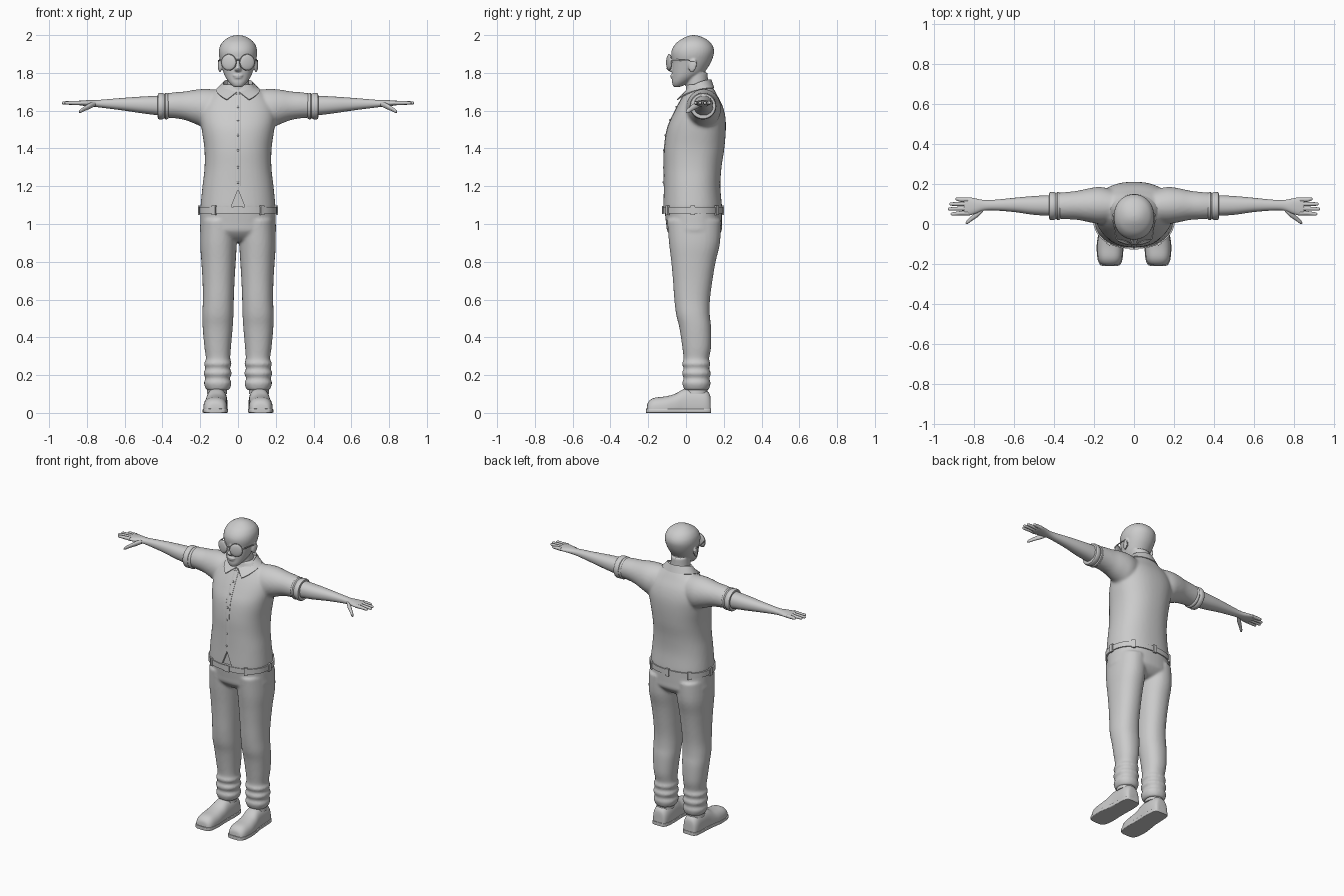
import bpy, bmesh
from math import sin, cos, pi, radians, copysign
from mathutils import Matrix, Vector

if "Cube" in bpy.data.objects:
    bpy.data.objects.remove(bpy.data.objects["Cube"])


def spow(c, p):
    return copysign(abs(c) ** (2 / p), c)


def spline(rings, steps):
    """Smoothly interpolate ring values (Catmull-Rom)."""
    if steps == 1:
        return rings
    r = [rings[0]] + list(rings) + [rings[-1]]
    out = []
    for i in range(1, len(r) - 2):
        for k in range(steps):
            t = k / steps
            out.append([0.5 * (2 * b + (c - a) * t + (2 * a - 5 * b + 4 * c - d) * t * t
                               + (3 * b - a - 3 * c + d) * t ** 3)
                        for a, b, c, d in zip(*r[i - 1:i + 3])])
    return out + [rings[-1]]


def loft(bm, axis, rings, p=2.0, n=32, steps=4, mirror=False, floor=None):
    """Skin superellipse rings (s, u0, u1, v0, v1) along an axis, closed ends."""
    for sx in ((1, -1) if mirror else (1,)):
        loops = []
        for s, u0, u1, v0, v1 in spline(rings, steps):
            loop = []
            for k in range(n):
                a = 2 * pi * k / n
                u = (u0 + u1) / 2 + (u1 - u0) / 2 * spow(cos(a), p)
                v = (v0 + v1) / 2 + (v1 - v0) / 2 * spow(sin(a), p)
                x, y, z = {'x': (s, u, v), 'y': (u, s, v), 'z': (u, v, s)}[axis]
                if floor is not None:
                    z = max(z, floor)
                loop.append(bm.verts.new((sx * x, y, z)))
            loops.append(loop)
        for A, B in zip(loops, loops[1:]):
            for k in range(n):
                bm.faces.new((A[k], A[(k + 1) % n], B[(k + 1) % n], B[k]))
        bm.faces.new(loops[0])
        bm.faces.new(loops[-1])


def ball(bm, loc, size, rz=0, rx=0, mirror=False):
    for sx in ((1, -1) if mirror else (1,)):
        m = (Matrix.Translation((loc[0] * sx, loc[1], loc[2])) @ Matrix.Rotation(radians(rz * sx), 4, 'Z')
             @ Matrix.Rotation(radians(rx), 4, 'X') @ Matrix.Diagonal((*size, 1)))
        bmesh.ops.create_uvsphere(bm, u_segments=24, v_segments=14, radius=1, matrix=m)


def box(bm, loc, size, rz=0):
    m = Matrix.Translation(loc) @ Matrix.Rotation(rz, 4, 'Z') @ Matrix.Diagonal((*size, 1))
    bmesh.ops.create_cube(bm, size=1, matrix=m)


def finish(name, bm, voxel=0, cutter=None, thick=0):
    bmesh.ops.recalc_face_normals(bm, faces=bm.faces)
    me = bpy.data.meshes.new(name)
    bm.to_mesh(me)
    bm.free()
    ob = bpy.data.objects.new(name, me)
    bpy.context.collection.objects.link(ob)
    if voxel:
        r = ob.modifiers.new("Fuse", 'REMESH')
        r.mode, r.voxel_size = 'VOXEL', voxel
        s = ob.modifiers.new("Soften", 'SMOOTH')
        s.factor, s.iterations = 0.5, 5
    if cutter:
        b = ob.modifiers.new("Notch", 'BOOLEAN')
        b.operation, b.object = 'DIFFERENCE', cutter
    if thick:
        t = ob.modifiers.new("Thickness", 'SOLIDIFY')
        t.thickness = thick
    bpy.ops.object.select_all(action='DESELECT')
    bpy.context.view_layer.objects.active = ob
    ob.select_set(True)
    bpy.ops.object.convert(target='MESH')
    bpy.ops.object.shade_smooth_by_angle(angle=radians(40))
    return ob


# Notch cutter for the parted shirt hem
bm = bmesh.new()
tri = [bm.verts.new((x, -0.2, z)) for x, z in ((-0.048, 1.06), (0.048, 1.06), (0, 1.182))]
ext = bmesh.ops.extrude_face_region(bm, geom=[bm.faces.new(tri)])
bmesh.ops.translate(bm, vec=(0, 0.097, 0), verts=[v for v in ext['geom'] if isinstance(v, bmesh.types.BMVert)])
bm.faces.ensure_lookup_table()
notch = finish("hem_notch_cutter", bm)
notch.hide_render = True

# Shirt: torso and sleeves fused
torso = [(z, -w, w, f, b) for z, w, f, b in (
    (1.075, .198, -.12, .19), (1.1, .198, -.12, .19), (1.2, .188, -.117, .182), (1.3, .177, -.116, .188),
    (1.4, .178, -.115, .203), (1.5, .192, -.101, .211), (1.57, .2, -.073, .208), (1.63, .188, -.043, .192),
    (1.68, .15, -.015, .166), (1.71, .11, 0, .15), (1.74, .08, .005, .132))]
bm = bmesh.new()
loft(bm, 'z', torso, p=2.3, n=48)
loft(bm, 'x', [(.08, .01, .165, 1.51, 1.708), (.16, .0, .185, 1.505, 1.715), (.22, .008, .18, 1.527, 1.712),
               (.28, .02, .167, 1.55, 1.702), (.34, .024, .16, 1.56, 1.697), (.4, .028, .155, 1.563, 1.688)],
     mirror=True)
shirt = finish("shirt", bm, voxel=.009, cutter=notch)
bpy.data.objects.remove(notch)

# Rolled sleeve cuffs
bm = bmesh.new()
loft(bm, 'x', [(x, .09 - r, .09 + r, 1.624 - r, 1.624 + r) for x, r in (
    (.365, .058), (.372, .068), (.384, .07), (.39, .065), (.4, .07), (.415, .07), (.424, .066), (.425, .05))],
     steps=2, mirror=True)
finish("rolled_cuffs", bm)

# Placket and buttons
bm = bmesh.new()
loft(bm, 'z', [(z, -.016, .016, f - .002, f + .02) for z, w, _, f, b in torso[2:9]], p=8, n=16)
finish("placket", bm)
bm = bmesh.new()
for z, y in ((1.22, -.12), (1.3, -.119), (1.39, -.118), (1.47, -.109), (1.55, -.085), (1.62, -.051)):
    ball(bm, (0, y, z), (.006, .004, .006))
finish("buttons", bm)

# Collar with pointed front flaps
bm = bmesh.new()
N, rows = 40, [[], [], []]
for k in range(N + 1):
    a = radians(4 + 352 * k / N)
    f = (1 + cos(a)) / 2
    zt = 1.765 - .065 * f ** 2
    rows[0].append(bm.verts.new((.072 * sin(a), .065 - .068 * cos(a), zt - .04)))
    rows[1].append(bm.verts.new((.078 * sin(a), .063 - .072 * cos(a), zt)))
    a = radians(30 + 300 * k / N)
    f = (1 + cos(a)) / 2
    ry = .13 if cos(a) > 0 else .087
    rows[2].append(bm.verts.new((.118 * sin(a), .063 - ry * cos(a), 1.72 - .075 * f ** 3)))
for A, B in zip(rows, rows[1:]):
    for k in range(N):
        bm.faces.new((A[k], A[k + 1], B[k + 1], B[k]))
finish("collar", bm, thick=.006)

# Trousers: hips and legs fused, wrinkled at the ankles
bm = bmesh.new()
loft(bm, 'z', [(1.085, -.197, .197, -.115, .19), (1.0, -.2, .2, -.105, .19), (.96, -.2, .2, -.098, .187),
               (.92, -.17, .17, -.06, .15), (.905, -.12, .12, -.02, .11)], p=2.3, n=48)
loft(bm, 'z', [(1.02, .0, .195, -.1, .185), (.9, .006, .2, -.09, .18), (.8, .012, .194, -.078, .157),
               (.7, .018, .188, -.069, .14), (.6, .022, .186, -.062, .127), (.52, .024, .189, -.052, .126),
               (.45, .028, .187, -.035, .133), (.35, .037, .178, -.02, .133), (.285, .041, .17, -.013, .122),
               (.26, .033, .181, -.022, .13), (.235, .043, .172, -.012, .122), (.21, .032, .183, -.022, .132),
               (.183, .044, .172, -.012, .124), (.16, .034, .181, -.02, .13), (.135, .04, .174, -.014, .125),
               (.12, .048, .166, -.008, .118)], p=2.2, mirror=True)
finish("trousers", bm, voxel=.008)

# Belt with loops and buckle
bm = bmesh.new()
loft(bm, 'z', [(z, -w, w, .036 - d, .036 + d) for z, w, d in (
    (1.056, .2, .155), (1.056, .206, .16), (1.09, .206, .16), (1.09, .2, .155))], p=2.3, n=64, steps=1)
finish("belt", bm)
bm = bmesh.new()
for deg in (0, 50, 90, 130, 180, 235, 305):
    a = radians(deg)
    x, y = .206 * spow(cos(a), 2.3), .16 * spow(sin(a), 2.3)
    box(bm, (x, y + .036, 1.073), (.012, .022, .05), a)
box(bm, (0, -.124, 1.073), (.045, .008, .042))
finish("belt_loops_and_buckle", bm)

# Shoes, soles and socks
shoe = [(-.207, .095, .147, .03), (-.2, .073, .167, .058), (-.17, .06, .18, .079), (-.11, .056, .184, .087),
        (-.06, .058, .178, .1), (-.01, .058, .17, .126), (.05, .056, .167, .13), (.1, .06, .164, .122),
        (.125, .07, .154, .1), (.131, .085, .14, .07)]
bm = bmesh.new()
loft(bm, 'y', [(y, a, b, -.04, h) for y, a, b, h in shoe], p=2.5, mirror=True, floor=.004)
finish("shoes", bm)
bm = bmesh.new()
loft(bm, 'y', [(y * 1.02, a - .003, b + .003, 0, .022) for y, a, b, h in shoe], p=9, mirror=True)
finish("soles", bm)
bm = bmesh.new()
loft(bm, 'z', [(.1, .057, .165, -.005, .115), (.17, .06, .16, .0, .11)], mirror=True)
finish("socks", bm)

# Forearms and hands
bm = bmesh.new()
loft(bm, 'x', [(.4, .04, .145, 1.573, 1.68), (.5, .046, .14, 1.585, 1.675), (.6, .06, .131, 1.6, 1.668),
               (.7, .068, .121, 1.613, 1.66), (.75, .067, .12, 1.619, 1.656), (.785, .055, .126, 1.622, 1.656),
               (.82, .044, .133, 1.626, 1.654), (.845, .044, .132, 1.63, 1.652), (.852, .05, .128, 1.634, 1.649)],
     p=2.2, mirror=True)
finish("forearms_and_palms", bm)
bm = bmesh.new()
for y, tip, dy in ((.054, .918, .004), (.077, .932, .002), (.1, .925, 0), (.122, .895, -.003)):
    loft(bm, 'x', [(x, y + d - r, y + d + r, 1.641 - r, 1.641 + r) for x, r, d in (
        (.83, .0115, 0), (.87, .0105, 0), (tip - .012, .0085, -dy), (tip - .003, .006, -dy), (tip, .001, -dy))],
         n=12, steps=3, mirror=True)
loft(bm, 'x', [(x, y - r, y + r, z - r, z + r) for x, y, z, r in (
    (.755, .075, 1.636, .012), (.78, .053, 1.627, .016), (.81, .03, 1.612, .013), (.832, .012, 1.599, .011),
    (.84, .006, 1.594, .007), (.843, .004, 1.592, .001))], n=14, mirror=True)
finish("fingers_and_thumbs", bm)

# Head, neck, ears, nose and lips
bm = bmesh.new()
loft(bm, 'z', [(z, -w, w, f, b) for z, w, f, b in (
    (1.724, .012, -.06, -.045), (1.73, .028, -.068, -.02), (1.75, .048, -.074, .02), (1.775, .065, -.073, .06),
    (1.8, .076, -.074, .095), (1.83, .085, -.074, .117), (1.86, .093, -.074, .134), (1.89, .1, -.078, .145),
    (1.915, .101, -.077, .149), (1.94, .096, -.066, .143), (1.965, .081, -.044, .125), (1.985, .055, -.012, .096),
    (1.996, .029, .014, .067), (2.0, .004, .036, .044))], p=2.1, n=40)
loft(bm, 'z', [(1.66, -.066, .066, -.005, .13), (1.72, -.06, .06, .0, .118), (1.8, -.06, .06, -.005, .115)])
loft(bm, 'z', [(1.806, -.008, .008, -.085, -.05), (1.813, -.019, .019, -.096, -.05), (1.824, -.017, .017, -.106, -.05),
               (1.845, -.011, .011, -.092, -.05), (1.875, -.009, .009, -.08, -.05)], n=16)
ball(bm, (0, -.073, 1.786), (.026, .011, .006))
ball(bm, (0, -.071, 1.775), (.022, .011, .006))
ball(bm, (.097, .035, 1.838), (.009, .022, .036), rz=-15, rx=-12, mirror=True)
finish("head", bm, voxel=.005)

# Glasses: lenses, rims, bridge and temples
bm = bmesh.new()
ball(bm, (.049, -.09, 1.856), (.04, .01, .041), rz=18, mirror=True)
finish("lenses", bm)
bm = bmesh.new()
for sx in (1, -1):
    m = Matrix.Translation((.049 * sx, -.088, 1.856)) @ Matrix.Rotation(radians(18 * sx), 4, 'Z')
    rim = [[bm.verts.new(m @ Vector(((.04 + .003 * cos(b)) * cos(a), .003 * sin(b), (.041 + .003 * cos(b)) * sin(a))))
            for b in (0, pi / 3, 2 * pi / 3, pi, 4 * pi / 3, 5 * pi / 3)]
           for a in [2 * pi * k / 32 for k in range(32)]]
    for i in range(32):
        for j in range(6):
            A, B = rim[i], rim[(i + 1) % 32]
            bm.faces.new((A[j], A[(j + 1) % 6], B[(j + 1) % 6], B[j]))
loft(bm, 'x', [(-.014, -.102, -.095, 1.866, 1.873), (.014, -.102, -.095, 1.866, 1.873)], n=10)
loft(bm, 'y', [(-.077, .083, .091, 1.864, 1.874), (-.03, .094, .1, 1.864, 1.872), (.045, .1, .106, 1.86, 1.868)],
     n=10, mirror=True)
finish("glasses_frame", bm)
